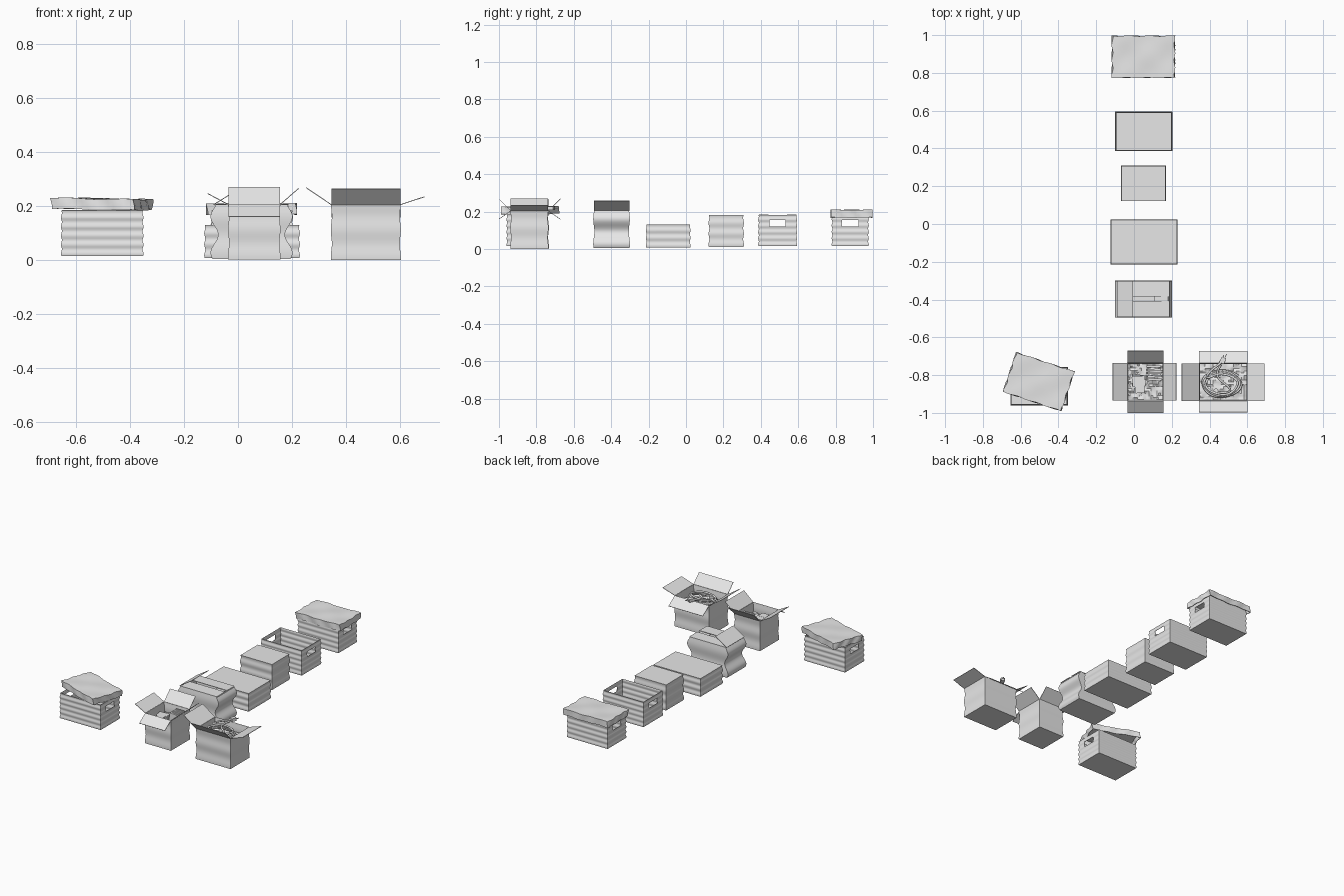
import bpy
import bmesh
import math
import random
from math import sin, cos, pi, radians
from mathutils import Matrix, Vector

random.seed(4)
cube = bpy.data.objects.get("Cube")
if cube:
    bpy.data.objects.remove(cube)

grey = bpy.data.materials.new("plain_grey")
grey.use_nodes = True
grey.diffuse_color = (0.8, 0.8, 0.8, 1)
grey.node_tree.nodes["Principled BSDF"].inputs["Base Color"].default_value = (0.8, 0.8, 0.8, 1)


def finish(name, bm, thickness=0, smooth=True):
    """Turn a bmesh into an object, with an optional card thickness."""
    bmesh.ops.recalc_face_normals(bm, faces=bm.faces)
    mesh = bpy.data.meshes.new(name)
    bm.to_mesh(mesh)
    bm.free()
    obj = bpy.data.objects.new(name, mesh)
    bpy.context.collection.objects.link(obj)
    if thickness:
        mod = obj.modifiers.new("card", 'SOLIDIFY')
        mod.thickness = thickness
        mod.offset = -1
        mod.use_even_offset = True
        graph = bpy.context.evaluated_depsgraph_get()
        obj.data = bpy.data.meshes.new_from_object(obj.evaluated_get(graph))
        obj.modifiers.clear()
    if smooth:
        obj.data.shade_smooth()
        obj.data.set_sharp_from_angle(angle=radians(35))
    obj.data.materials.clear()
    obj.data.materials.append(grey)
    return obj


def carton(name, centre, size, z0, z1, wave=(0.002, 0.002), cycles=3, phase=0.0,
           closed=False, handles=False):
    """Box with gently buckled walls, optionally lidless and with hand holes."""
    cx, cy = centre
    low, high, grip = 0.12, 0.155, 0.043
    levels = {z0 + (z1 - z0) * i / 28 for i in range(29)}
    if handles:
        levels = {z for z in levels if min(abs(z - low), abs(z - high)) > 0.002}
        levels |= {low, high}
    levels = sorted(levels)
    bm = bmesh.new()
    rings = []
    for z in levels:
        t = (z - z0) / (z1 - z0)
        w = sin(2 * pi * cycles * t + phase)
        hx, hy = size[0] / 2 + wave[0] * w, size[1] / 2 + wave[1] * w
        side = [(hx, -hy), (hx, -grip), (hx, grip), (hx, hy)]
        loop = side + [(-x, -y) for x, y in side]
        rings.append([bm.verts.new((cx + x, cy + y, z)) for x, y in loop])
    for z, a, b in zip(levels, rings, rings[1:]):
        for i in range(8):
            if handles and i in (1, 5) and low - 1e-5 <= z < high - 1e-5:
                continue
            j = (i + 1) % 8
            bm.faces.new((a[i], a[j], b[j], b[i]))
    bm.faces.new(rings[0][::-1])
    if closed:
        bm.faces.new(rings[-1])
    return finish(name, bm, 0 if closed else 0.003)


def lid(name, centre, size, z0, z1, turn=0.0, tilt=0.0, dent=0.004):
    """Shallow, slightly crumpled tray turned upside down."""
    bm = bmesh.new()
    bmesh.ops.create_grid(bm, x_segments=16, y_segments=12, size=0.5)
    edges = [e for e in bm.edges if e.is_boundary]
    for _ in range(3):
        out = bmesh.ops.extrude_edge_only(bm, edges=edges)["geom"]
        verts = [g for g in out if isinstance(g, bmesh.types.BMVert)]
        edges = [g for g in out if isinstance(g, bmesh.types.BMEdge) and g.is_boundary]
        bmesh.ops.translate(bm, verts=verts, vec=(0, 0, -1 / 3))
    for v in bm.verts:
        x, y, z = v.co
        v.co = (x * size[0] + dent * sin(17 * y + 3 * z) * (0.5 + abs(x)),
                y * size[1] + dent * 0.6 * sin(19 * x + 2 * z),
                z * (z1 - z0) + dent * 0.6 * sin(9 * x + 1) * cos(7 * y))
    m = (Matrix.Translation((*centre, z1)) @ Matrix.Rotation(radians(turn), 4, 'Z')
         @ Matrix.Rotation(radians(tilt), 4, 'Y'))
    bm.transform(m)
    return finish(name, bm, 0.003)


def block(name, centre, size, turn=0.0, lean=0.0):
    bm = bmesh.new()
    m = (Matrix.Translation(centre) @ Matrix.Rotation(radians(turn), 4, 'Z')
         @ Matrix.Rotation(radians(lean), 4, 'Y') @ Matrix.Diagonal((*size, 1)))
    bmesh.ops.create_cube(bm, size=1, matrix=m)
    return finish(name, bm, smooth=False)


def flap(name, hinge, yaw, lift, length, width):
    """Thin plate leaving its hinge in the yaw direction, raised by lift degrees."""
    bm = bmesh.new()
    m = (Matrix.Translation(hinge) @ Matrix.Rotation(radians(yaw), 4, 'Z')
         @ Matrix.Rotation(radians(-lift), 4, 'Y')
         @ Matrix.Translation((length / 2, 0, 0)) @ Matrix.Diagonal((length, width, 0.003, 1)))
    bmesh.ops.create_cube(bm, size=1, matrix=m)
    return finish(name, bm, smooth=False)


def open_flaps(name, centre, size, z, specs):
    """Four flaps hinged on the rim; specs give (lift, length) for each side."""
    for label, yaw, (lift, length) in zip(("left", "back", "right", "front"),
                                          (0, 90, 180, 270), specs):
        d = Vector((cos(radians(yaw)), sin(radians(yaw))))
        along_x = yaw % 180 == 0
        reach, width = (size[0], size[1]) if along_x else (size[1], size[0])
        hinge = (centre[0] + d.x * reach / 2, centre[1] + d.y * reach / 2, z)
        flap(f"{name}_{label}_flap", hinge, yaw, lift, length, width)


def packing(name, centre, size, z):
    """Crumpled paper filling."""
    bm = bmesh.new()
    bmesh.ops.create_grid(bm, x_segments=18, y_segments=16, size=0.5)
    for v in bm.verts:
        v.co = (centre[0] + v.co.x * size[0], centre[1] + v.co.y * size[1],
                z + random.uniform(-0.007, 0.007))
    finish(name, bm)


def tube(name, points, radius):
    curve = bpy.data.curves.new(name, 'CURVE')
    curve.dimensions = '3D'
    curve.bevel_depth = radius
    curve.bevel_resolution = 2
    curve.use_fill_caps = True
    curve.resolution_u = 3
    line = curve.splines.new('NURBS')
    line.points.add(len(points) - 1)
    for p, co in zip(line.points, points):
        p.co = (*co, 1)
    line.use_endpoint_u = True
    obj = bpy.data.objects.new(name, curve)
    bpy.context.collection.objects.link(obj)
    curve.materials.append(grey)


# Row of storage boxes, back to front
carton("lidded_box", (0.05, 0.878), (0.3, 0.195), 0.015, 0.185, cycles=5, handles=True)
lid("lidded_box_lid", (0.05, 0.885), (0.33, 0.222), 0.168, 0.209)
carton("handle_box", (0.052, 0.49), (0.3, 0.205), 0.015, 0.182, cycles=5, handles=True)
carton("small_closed_box", (0.05, 0.215), (0.235, 0.185), 0.01, 0.182, closed=True)
carton("wide_closed_box", (0.052, -0.095), (0.35, 0.235), 0.008, 0.13, closed=True)

# Buckled box with half-closed top
carton("buckled_box", (0.05, -0.398), (0.275, 0.19), 0.004, 0.205,
       wave=(0.014, 0.003), cycles=1.5, phase=0.5)
flap("buckled_box_raised_flap", (-0.09, -0.398, 0.205), 0, 32, 0.1, 0.19)
flap("buckled_box_tucked_flap", (0.188, -0.398, 0.199), 180, -2, 0.08, 0.185)
flap("buckled_box_front_flap", (0.05, -0.493, 0.204), 90, 1, 0.085, 0.275)
flap("buckled_box_back_flap", (0.05, -0.303, 0.204), 270, 1, 0.082, 0.275)

# Box with the lid set on askew
carton("askew_box", (-0.502, -0.858), (0.302, 0.2), 0.015, 0.183, cycles=5, handles=True)
lid("askew_box_lid", (-0.504, -0.835), (0.322, 0.22), 0.187, 0.227, turn=-18.5, tilt=1)

# Open box of books
book_centre, book_size = (0.06, -0.835), (0.19, 0.2)
carton("book_box", book_centre, book_size, 0.003, 0.205, cycles=2, phase=1)
open_flaps("book_box", book_centre, book_size, 0.205,
           ((41, 0.092), (45, 0.09), (28, 0.087), (-35, 0.078)))
packing("book_box_paper", book_centre, (0.182, 0.192), 0.14)
for i in range(5):
    block(f"upright_book_{i}", (0.105, -0.755 - i * 0.017, 0.155), (0.075, 0.011, 0.075),
          turn=3 * (i % 2), lean=2 * i)
for i in range(3):
    block(f"flat_book_{i}", (0.025, -0.825 - 0.004 * i, 0.145 + 0.012 * i),
          (0.07, 0.055, 0.01), turn=-6 + 6 * i)
block("small_package", (0.03, -0.87, 0.15), (0.05, 0.05, 0.05), turn=4)

# Open box with a coiled cable
cable_centre, cable_size = (0.4725, -0.8375), (0.255, 0.2)
carton("cable_box", cable_centre, cable_size, 0.0, 0.205, cycles=2, phase=1)
open_flaps("cable_box", cable_centre, cable_size, 0.205,
           ((18, 0.095), (-35, 0.08), (34, 0.112), (45, 0.084)))
packing("cable_box_paper", cable_centre, (0.247, 0.192), 0.15)
coil = []
for i in range(46):
    a = 2 * pi * i / 14 + 0.6
    r = 1 - 0.09 * (i // 14) + 0.04 * sin(1.7 * i)
    coil.append((0.465 + 0.105 * r * cos(a), -0.845 + 0.072 * r * sin(a), 0.165 + 0.0008 * i))
lead = [(0.37, -0.83, 0.2), (0.4, -0.775, 0.208), (0.45, -0.745, 0.215), (0.46, -0.735, 0.217)]
tube("cable_coil", coil + lead, 0.006)
tube("cable_inner_strand", [(0.46, -0.745, 0.21), (0.43, -0.79, 0.2), (0.45, -0.83, 0.195),
                            (0.51, -0.86, 0.19), (0.52, -0.9, 0.18), (0.44, -0.89, 0.185)], 0.006)
block("cable_plug", (0.47, -0.722, 0.218), (0.026, 0.034, 0.02), turn=-25)
block("cable_socket", (0.43, -0.885, 0.187), (0.03, 0.02, 0.018), turn=40)
for s in (-1, 1):
    block(f"plug_pin_{s + 1}", (0.479 + 0.007 * s, -0.7 + 0.003 * s, 0.218),
          (0.004, 0.018, 0.004), turn=-25)
